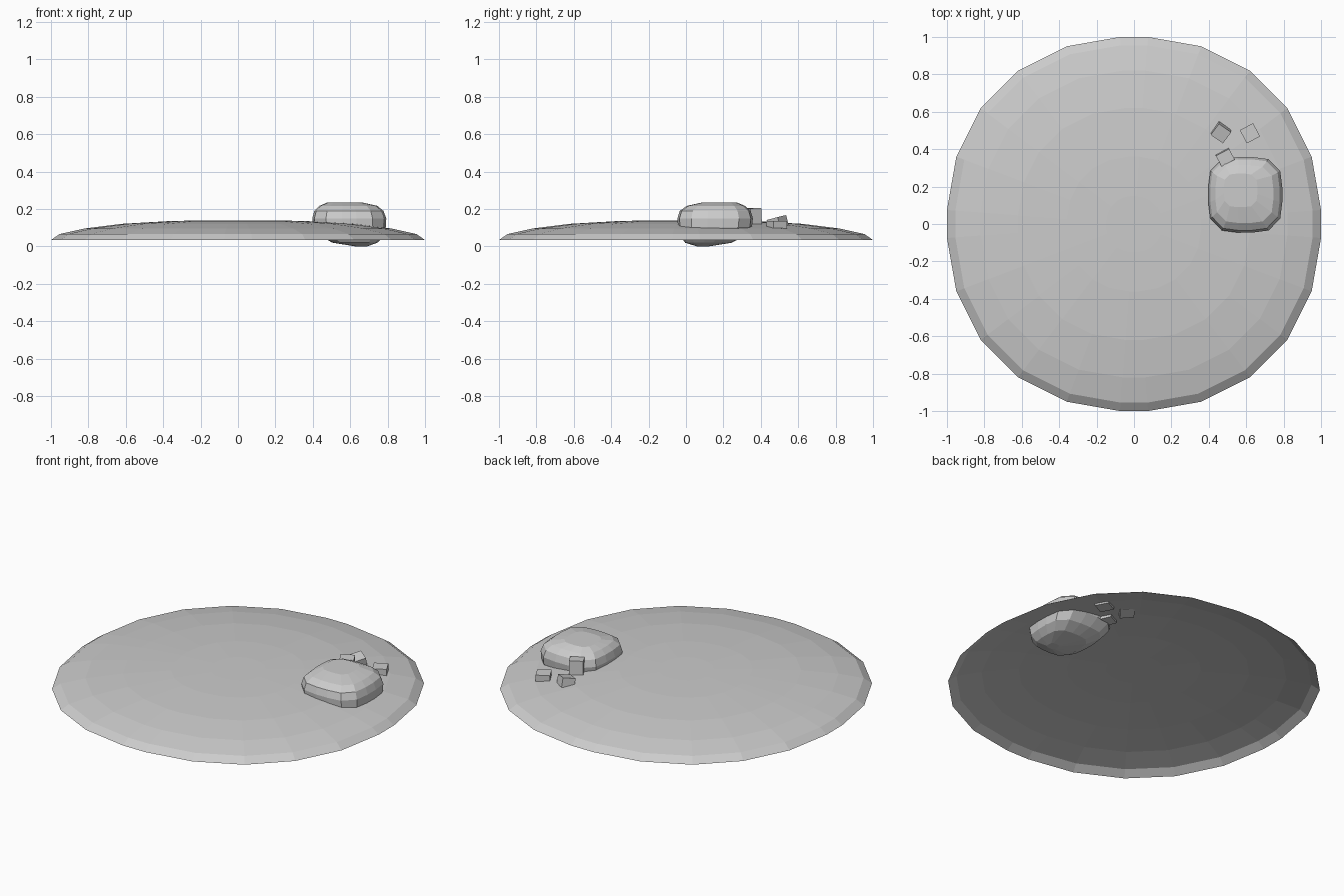
import bpy, bmesh, math
from mathutils import Matrix, Euler

if "Cube" in bpy.data.objects:
    bpy.data.objects.remove(bpy.data.objects["Cube"])


def finish(bm, name):
    me = bpy.data.meshes.new(name)
    bmesh.ops.recalc_face_normals(bm, faces=bm.faces[:])
    bm.to_mesh(me)
    bm.free()
    ob = bpy.data.objects.new(name, me)
    bpy.context.collection.objects.link(ob)
    return ob


def bridge(bm, a, b):
    n = len(a)
    for i in range(n):
        bm.faces.new((a[i], a[(i + 1) % n], b[(i + 1) % n], b[i]))


# Ground mound: shallow 24-sided dome, open underneath
quadrant = [(1, .075), (.95, .36), (.82, .62), (.62, .82), (.36, .95), (.075, 1)]
outline = []
for k in range(4):
    c, s = round(math.cos(k * math.pi / 2)), round(math.sin(k * math.pi / 2))
    outline += [(x * c - y * s, x * s + y * c) for x, y in quadrant]
bm = bmesh.new()
prev = None
for r, z in [(1, .034), (.955, .066), (.82, .096), (.62, .121), (.36, .136), (.15, .14)]:
    ring = [bm.verts.new((x * r, y * r, z)) for x, y in outline]
    if prev:
        bridge(bm, prev, ring)
    prev = ring
bm.faces.new(prev)
mound = finish(bm, "ground_mound")
# an open shell: make sure the faces point up
if sum(p.normal.z for p in mound.data.polygons) < 0:
    mound.data.flip_normals()

# Boulder: stacked rounded squares, drifting toward a low front-right point
levels = [  # z, centre x, centre y, half x, half y
    (.0, .66, .09, .03, .03), (.02, .625, .12, .12, .125),
    (.055, .61, .14, .17, .17), (.105, .597, .155, .194, .198),
    (.15, .595, .156, .198, .202), (.19, .593, .156, .185, .19),
    (.217, .59, .16, .155, .155), (.236, .57, .18, .09, .09)]
bm = bmesh.new()
prev = None
N = 16
for z, cx, cy, hx, hy in levels:
    ring = []
    for i in range(N):
        a = 2 * math.pi * (i + .5) / N
        c, s = math.cos(a), math.sin(a)
        k = (abs(c) ** 3.6 + abs(s) ** 3.6) ** (-1 / 3.6)
        ring.append(bm.verts.new((cx + hx * c * k, cy + hy * s * k, z)))
    if prev:
        bridge(bm, prev, ring)
    else:
        bm.faces.new(ring)
    prev = ring
bm.faces.new(prev)
finish(bm, "boulder")

# Pebbles: small turned blocks behind the boulder
pebbles = [  # position, size, rotation in degrees
    ((.465, .49, .128), (.08, .075, .055), (12, 8, -35)),
    ((.62, .485, .112), (.08, .08, .05), (0, 0, 28)),
    ((.487, .357, .155), (.08, .065, .10), (3, 0, 28))]
for n, (loc, size, rot) in enumerate(pebbles, 1):
    bm = bmesh.new()
    turn = Euler([math.radians(v) for v in rot]).to_matrix().to_4x4()
    bmesh.ops.create_cube(bm, size=1, matrix=Matrix.Translation(loc) @ turn @ Matrix.Diagonal((*size, 1)))
    finish(bm, f"pebble_{n}")
